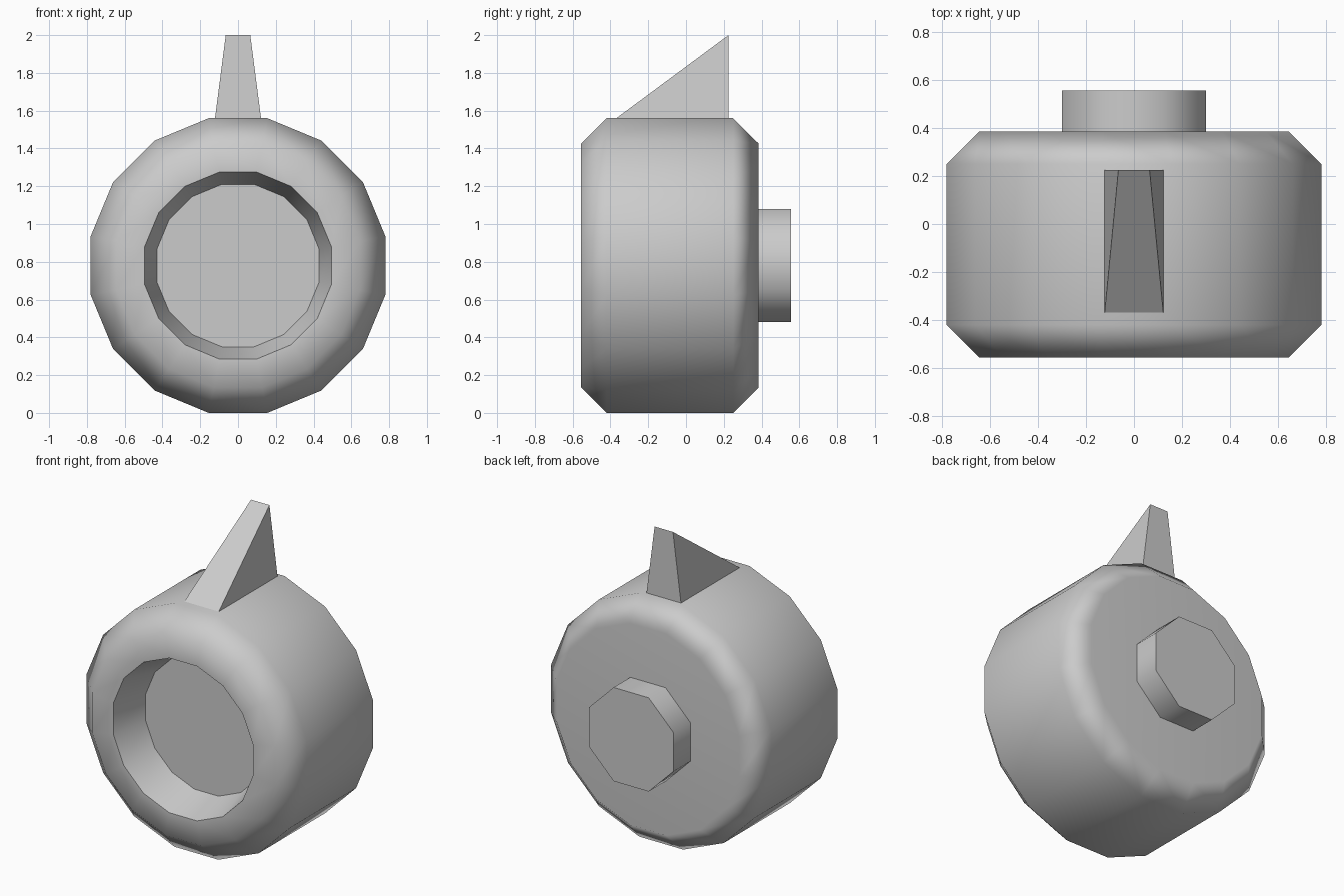
import bpy, bmesh, math

if "Cube" in bpy.data.objects:
    bpy.data.objects.remove(bpy.data.objects["Cube"])

CENTRE_Z = 0.78

grey = bpy.data.materials.new("plain_grey")
grey.diffuse_color = (0.6, 0.6, 0.6, 1)
grey.use_nodes = True
grey.node_tree.nodes["Principled BSDF"].inputs["Base Color"].default_value = grey.diffuse_color


def finish(bm, name, smooth_angle=None):
    bmesh.ops.recalc_face_normals(bm, faces=bm.faces)
    mesh = bpy.data.meshes.new(name)
    bm.to_mesh(mesh)
    bm.free()
    mesh.materials.append(grey)
    obj = bpy.data.objects.new(name, mesh)
    bpy.context.collection.objects.link(obj)
    if smooth_angle:
        bpy.ops.object.select_all(action='DESELECT')
        obj.select_set(True)
        bpy.context.view_layer.objects.active = obj
        bpy.ops.object.shade_smooth_by_angle(angle=math.radians(smooth_angle))
        mod = obj.modifiers.new("even_shading", 'WEIGHTED_NORMAL')
        mod.keep_sharp = True
    return obj


def lathe(name, profile, sides):
    """Closed solid along y from (flat-to-centre radius, y) rings, flats on top."""
    bm = bmesh.new()
    rings = []
    for apothem, y in profile:
        r = apothem / math.cos(math.pi / sides)
        ring = []
        for i in range(sides):
            a = 2 * math.pi * (i + 0.5) / sides
            ring.append(bm.verts.new((r * math.cos(a), y, CENTRE_Z + r * math.sin(a))))
        rings.append(ring)
    for a, b in zip(rings, rings[1:]):
        for i in range(sides):
            j = (i + 1) % sides
            bm.faces.new((a[i], a[j], b[j], b[i]))
    bm.faces.new(rings[0])
    bm.faces.new(rings[-1])
    return finish(bm, name, 50)


# chamfered drum with the tapered recess in its front
lathe("drum", [(0.43, -0.32), (0.495, -0.555), (0.645, -0.555), (0.78, -0.42),
               (0.78, 0.25), (0.645, 0.385)], 16)

# octagonal stub on the back
lathe("back_stub", [(0.30, 0.38), (0.30, 0.555)], 8)

# tapered wedge pointer on top
bm = bmesh.new()
left, right = [[bm.verts.new((s * x, y, z)) for x, y, z in
                ((0.122, -0.37, 1.559), (0.122, 0.225, 1.559), (0.065, 0.225, 2.0))]
               for s in (-1, 1)]
bm.faces.new(left)
bm.faces.new(right)
for i in range(3):
    j = (i + 1) % 3
    bm.faces.new((left[i], left[j], right[j], right[i]))
finish(bm, "pointer")
